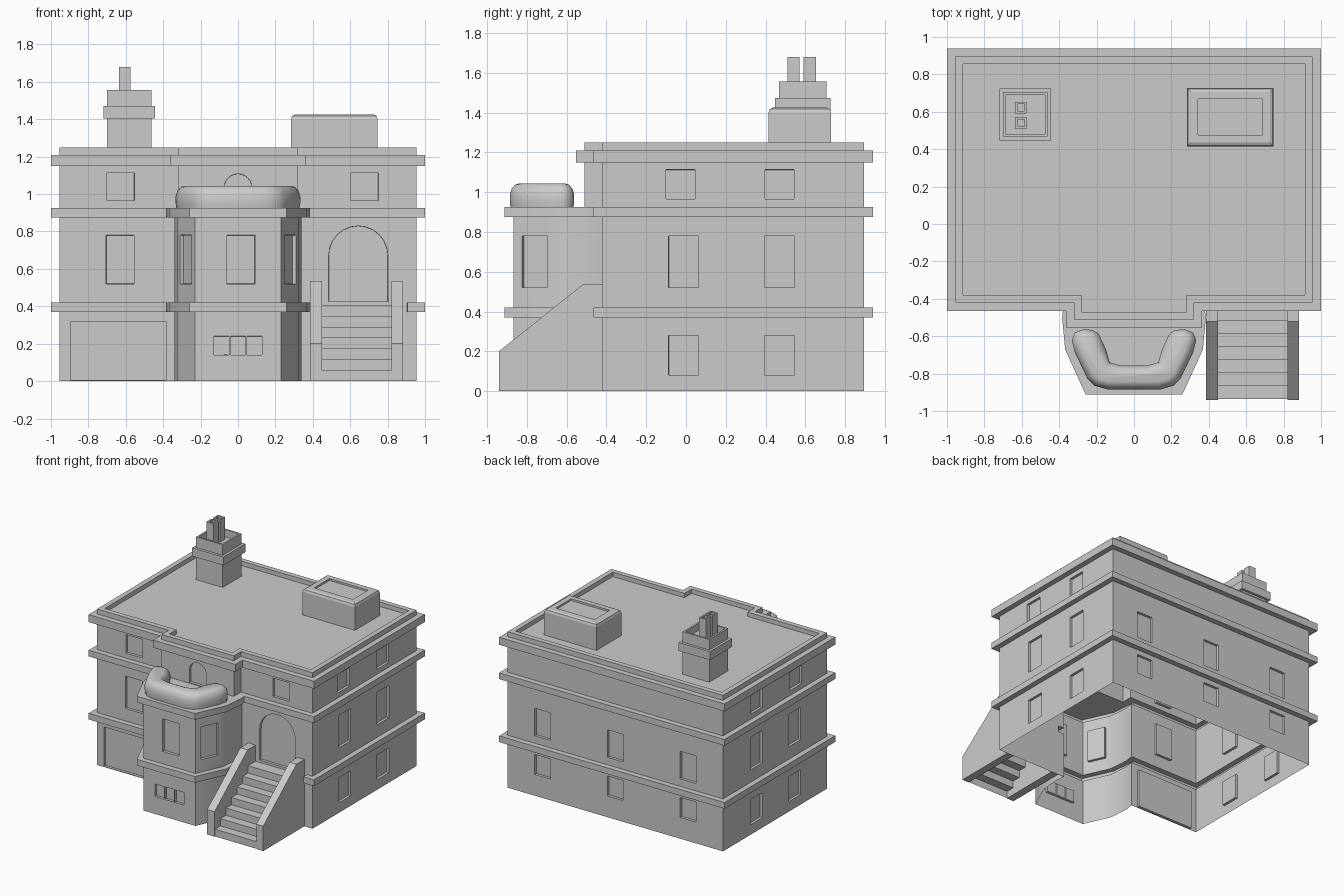
import bpy, bmesh, math
from mathutils import Vector as V

if "Cube" in bpy.data.objects:
    bpy.data.objects.remove(bpy.data.objects["Cube"])


def offset(pts, d):
    """Mitred outward offset of a counter-clockwise outline."""
    out = []
    for i, p in enumerate(pts):
        a, b = V(p) - V(pts[i - 1]), V(pts[(i + 1) % len(pts)]) - V(p)
        n1, n2 = V((a.y, -a.x)).normalized(), V((b.y, -b.x)).normalized()
        out.append(V(p) + (n1 + n2) * d / (1 + n1.dot(n2)))
    return out


def stack(pts, levels, cap=True, keep=None):
    """Shell through (offset, z) levels; keep(p, z) marks points not offset."""
    bm = bmesh.new()
    prev = None
    for d, z in levels:
        q = offset(pts, d)
        if keep:
            q = [V(p) if keep(p, z) else o for p, o in zip(pts, q)]
        ring = [bm.verts.new((v.x, v.y, z)) for v in q]
        if prev:
            for i in range(len(ring)):
                j = (i + 1) % len(ring)
                bm.faces.new((prev[i], prev[j], ring[j], ring[i]))
        prev = ring
    if cap:
        bm.faces.new(prev)
    bmesh.ops.remove_doubles(bm, verts=bm.verts, dist=1e-4)
    bm.normal_update()
    return bm


def finish(name, bm, angle=None):
    me = bpy.data.meshes.new(name)
    bm.to_mesh(me)
    bm.free()
    ob = bpy.data.objects.new(name, me)
    bpy.context.collection.objects.link(ob)
    if angle:
        bpy.ops.object.select_all(action='DESELECT')
        ob.select_set(True)
        bpy.context.view_layer.objects.active = ob
        bpy.ops.object.shade_smooth_by_angle(angle=math.radians(angle))
    return ob


def recess(bm, poly, n, depth=0.02):
    """Sink a convex polygon into the wall it lies on."""
    poly, n = [V(p) for p in poly], V(n).normalized()
    c = sum(poly, V()) / len(poly)
    bm.normal_update()
    faces = [f for f in bm.faces if f.normal.dot(n) > 0.99
             and abs((f.calc_center_median() - c).dot(n)) < 0.01]
    for i, p in enumerate(poly):
        pn = (p - poly[i - 1]).cross(n).normalized()
        if (c - p).dot(pn) < 0:
            pn = -pn
        geom = set(faces)
        for f in faces:
            geom.update(f.edges)
            geom.update(f.verts)
        r = bmesh.ops.bisect_plane(bm, geom=list(geom), dist=1e-5, plane_co=p, plane_no=pn)
        faces = [f for f in r['geom'] if isinstance(f, bmesh.types.BMFace)
                 and (f.calc_center_median() - p).dot(pn) > 0]
    if faces:
        bmesh.ops.inset_region(bm, faces=faces, thickness=0.001, depth=-depth)


def window(bm, a, b, z0, z1):
    """Rectangular recess between plan points a and b (counter-clockwise order)."""
    recess(bm, [(*a, z0), (*b, z0), (*b, z1), (*a, z1)], (b[1] - a[1], a[0] - b[0], 0))


def arch(bm, x, y, r, z0, spring):
    pts = [(x - r, y, z0), (x + r, y, z0)]
    pts += [(x + r * math.cos(math.pi * i / 12), y, spring + r * math.sin(math.pi * i / 12))
            for i in range(13)]
    recess(bm, pts, (0, -1, 0))


def rect(x0, x1, y0, y1):
    return [(x0, y0), (x1, y0), (x1, y1), (x0, y1)]


W, F, B, O = 0.955, -0.42, 0.895, 0.044
half = [(-0.33, F), (-0.34, -0.5), (-0.325, -0.66), (-0.23, -0.868)]
bay = half + [(-x, y) for x, y in reversed(half)]

# lower two storeys with front bay and two string courses
low = [(-W, B), (-W, F)] + bay + [(0.384, F), (0.386, F), (0.904, F), (0.906, F), (W, F), (W, B)]
bm = stack(low, [(0, 0), (0, 0.37), (O, 0.37), (O, 0.42), (0, 0.42),
                 (0, 0.875), (O, 0.875), (O, 0.925), (0, 0.925)], cap=False,
           keep=lambda p, z: z < 0.5 and 0.385 < p[0] < 0.905 and p[1] == F)
window(bm, (-0.895, F), (-0.385, F), 0.005, 0.32)
window(bm, (-0.705, F), (-0.555, F), 0.52, 0.78)
arch(bm, 0.643, F, 0.158, 0.425, 0.672)
window(bm, (-0.06, -0.868), (0.09, -0.868), 0.52, 0.78)
for x in (-0.088, 0, 0.088):
    window(bm, (x - 0.041, -0.868), (x + 0.041, -0.868), 0.14, 0.24)
p, q = V(half[2]), V(half[3])
a, b = p.lerp(q, 0.17), p.lerp(q, 0.79)
window(bm, tuple(a), tuple(b), 0.52, 0.78)
window(bm, (-b.x, b.y), (-a.x, a.y), 0.52, 0.78)
for z0, z1 in ((0.08, 0.28), (0.52, 0.78)):
    for y in (-0.012, 0.47):
        window(bm, (W, y - 0.075), (W, y + 0.075), z0, z1)
        window(bm, (-W, y + 0.075), (-W, y - 0.075), z0, z1)
for z0, z1 in ((0.17, 0.33), (0.48, 0.7)):
    for x in (-0.645, 0, 0.645):
        window(bm, (x + 0.07, B), (x - 0.07, B), z0, z1)
finish("lower_walls", bm, 25)

# top storey with cornice, parapet and sunken roof
up = [(-W, B), (-W, F), (-0.32, F), (-0.32, -0.51), (0.32, -0.51), (0.32, F), (W, F), (W, B)]
bm = stack(up, [(0, 0.925), (0, 1.15), (O, 1.15), (O, 1.21), (0, 1.21), (0, 1.25),
                (-0.04, 1.25), (-0.04, 1.215)])
for x in (-0.627, 0.677):
    window(bm, (x - 0.073, F), (x + 0.073, F), 0.965, 1.113)
arch(bm, 0, -0.51, 0.075, 0.93, 1.033)
for y in (-0.028, 0.47):
    window(bm, (W, y - 0.073), (W, y + 0.073), 0.965, 1.113)
    window(bm, (-W, y + 0.073), (-W, y - 0.073), 0.965, 1.113)
finish("upper_walls", bm)

# flat deck over the bay
deck = bmesh.new()
deck.faces.new([deck.verts.new((x, y, 0.925)) for x, y in
                bay + [(0.32, F), (0.32, -0.51), (-0.32, -0.51), (-0.32, F)]])
finish("bay_deck", deck)

# rounded U-shaped parapet on the bay
side = [(-0.15, -0.67), (-0.13, -0.74)]
left = [(-0.19, -0.585), (-0.22, -0.568), (-0.27, -0.562), (-0.315, -0.58), (-0.333, -0.62),
        (-0.315, -0.69), (-0.25, -0.825), (-0.21, -0.865), (-0.14, -0.885)]
u = left + [(-x, y) for x, y in reversed(left)]
u += [(-x, y) for x, y in side] + [(0.07, -0.757), (-0.07, -0.757)] + side[::-1]
finish("bay_parapet", stack(u, [(-0.003, 0.925), (0, 0.95), (0, 0.99), (-0.01, 1.02),
                                (-0.027, 1.038), (-0.045, 1.044)]), 50)


def across(name, prof, x0, x1, solid):
    """Extrude a (y, z) profile along x."""
    bm = bmesh.new()
    s = [[bm.verts.new((x, y, z)) for y, z in prof] for x in (x0, x1)]
    for i in range(len(prof) - (0 if solid else 1)):
        j = (i + 1) % len(prof)
        bm.faces.new((s[0][i], s[1][i], s[1][j], s[0][j]))
    if solid:
        bm.faces.new(s[0])
        bm.faces.new(s[1][::-1])
        bmesh.ops.recalc_face_normals(bm, faces=bm.faces)
    finish(name, bm)


# entrance stairs with sloping side walls
steps = []
for i in range(7):
    y = -0.935 + 0.07 * i
    steps += [(y, 0.058 * i), (y, 0.058 * (i + 1))]
across("stair_steps", steps + [(F, 0.406)], 0.45, 0.82, False)
cheek = [(-0.94, 0), (-0.94, 0.2), (-0.52, 0.535), (F, 0.535), (F, 0)]
across("stair_wall_left", cheek, 0.385, 0.45, True)
across("stair_wall_right", cheek, 0.82, 0.882, True)

# roof box with sunken top
finish("roof_box", stack(rect(0.283, 0.747, 0.415, 0.728),
                         [(0, 1.215), (0, 1.4), (-0.006, 1.418), (-0.02, 1.425),
                          (-0.06, 1.425), (-0.06, 1.41)]))

# stepped chimney and two hollow flues
finish("chimney", stack(rect(-0.7, -0.463, 0.467, 0.705),
                        [(0, 1.215), (0, 1.405), (0.02, 1.405), (0.02, 1.472), (0, 1.472),
                         (0, 1.557), (-0.014, 1.557), (-0.014, 1.5)]))
for i, y in enumerate((0.54, 0.622)):
    finish(f"flue_{i + 1}", stack(rect(-0.636, -0.574, y - 0.031, y + 0.031),
                                  [(0, 1.5), (0, 1.68), (-0.012, 1.68), (-0.012, 1.63)]))
